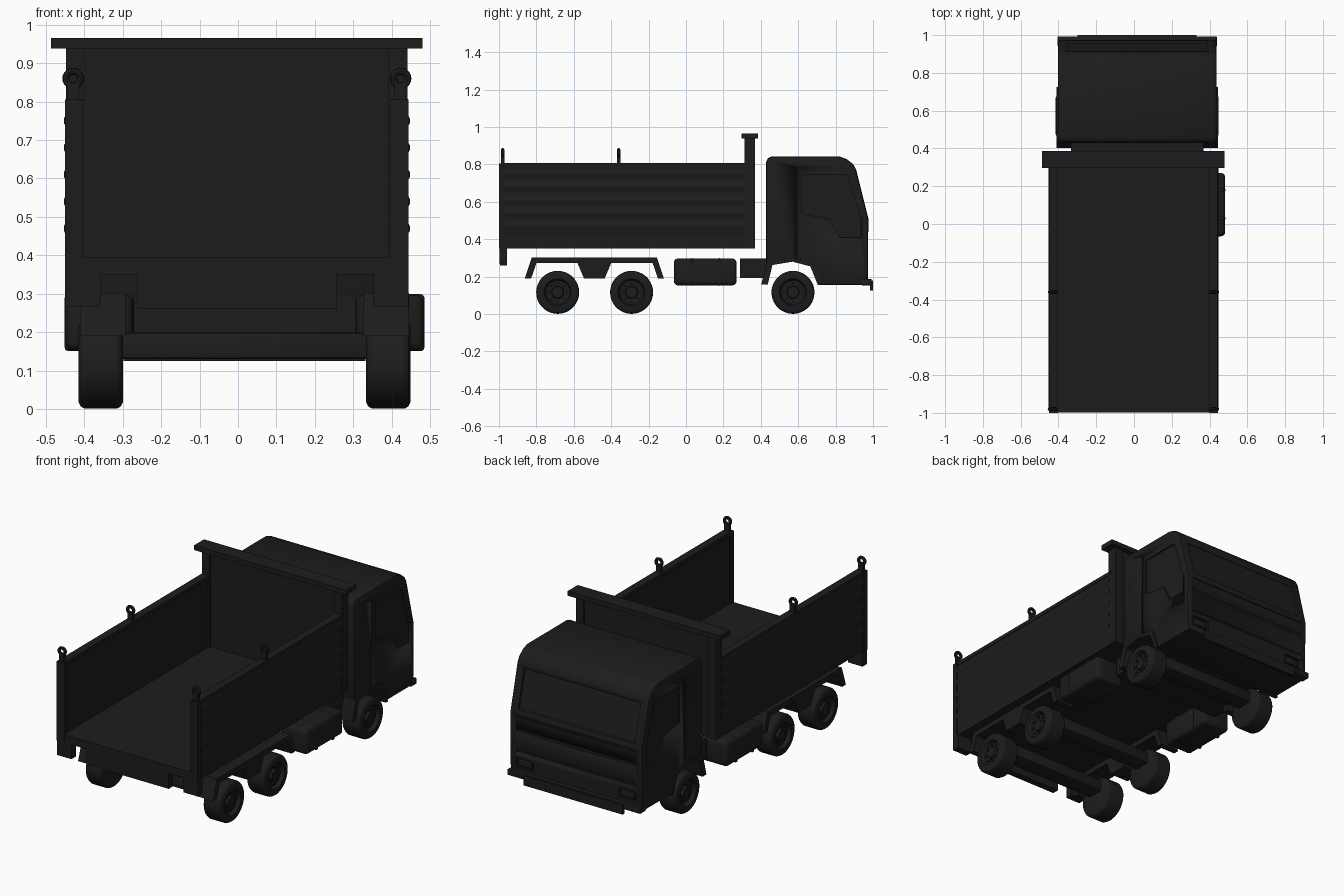
import bpy, bmesh
from math import pi, cos, sin, radians
from mathutils import Vector, Matrix

if "Cube" in bpy.data.objects:
    bpy.data.objects.remove(bpy.data.objects["Cube"])

CX = 0.017   # centre line of cab and running gear
BX = -0.003  # centre line of the cargo bed

black = bpy.data.materials.new("black_paint")
black.diffuse_color = (0.012, 0.012, 0.012, 1)
black.use_nodes = True
black.node_tree.nodes["Principled BSDF"].inputs["Base Color"].default_value = black.diffuse_color


def finish(name, bm, bevel=0.0, segs=2, smooth=True):
    bmesh.ops.recalc_face_normals(bm, faces=bm.faces)
    me = bpy.data.meshes.new(name)
    bm.to_mesh(me)
    bm.free()
    ob = bpy.data.objects.new(name, me)
    bpy.context.collection.objects.link(ob)
    me.materials.append(black)
    bpy.ops.object.select_all(action='DESELECT')
    bpy.context.view_layer.objects.active = ob
    ob.select_set(True)
    if bevel:
        m = ob.modifiers.new("bevel", 'BEVEL')
        m.width, m.segments, m.limit_method = bevel, segs, 'ANGLE'
        bpy.ops.object.modifier_apply(modifier=m.name)
    if smooth:
        bpy.ops.object.shade_smooth_by_angle(angle=radians(30))
    return ob


def box(name, x, y, z, bevel=0.0, segs=2):
    bm = bmesh.new()
    bmesh.ops.create_cube(bm, size=1)
    for v in bm.verts:
        v.co = Vector([(a + b) / 2 + c * (b - a) for (a, b), c in zip((x, y, z), v.co)])
    return finish(name, bm, bevel, segs)


def prism(name, pts, a, b, axis='x', bevel=0.0, segs=2):
    """Extrude a (y,z) profile along x, or an (x,z) profile along y."""
    put = (lambda p, t: (t, p[0], p[1])) if axis == 'x' else (lambda p, t: (p[0], t, p[1]))
    bm = bmesh.new()
    lo = [bm.verts.new(put(p, a)) for p in pts]
    hi = [bm.verts.new(put(p, b)) for p in pts]
    bm.faces.new(lo)
    bm.faces.new(hi)
    n = len(pts)
    for i in range(n):
        j = (i + 1) % n
        bm.faces.new((lo[i], lo[j], hi[j], hi[i]))
    return finish(name, bm, bevel, segs)


def cut(ob, cutter):
    cutter.hide_render = True
    m = ob.modifiers.new("cut", 'BOOLEAN')
    m.operation, m.object, m.solver = 'DIFFERENCE', cutter, 'EXACT'
    bpy.context.view_layer.objects.active = ob
    bpy.ops.object.modifier_apply(modifier=m.name)
    bpy.data.objects.remove(cutter, do_unlink=True)


def span(c, s, a, b):
    return tuple(sorted((c + s * a, c + s * b)))


# cab shell with wheel arch notch
cab = prism("cab", [(0.428, 0.27), (0.428, 0.81), (0.437, 0.835), (0.46, 0.843), (0.82, 0.843),
                    (0.86, 0.828), (0.895, 0.80), (0.91, 0.77), (0.975, 0.51), (0.972, 0.155),
                    (0.71, 0.155), (0.67, 0.255), (0.57, 0.283), (0.46, 0.265)],
            CX - 0.42, CX + 0.42, bevel=0.012)
# windscreen recess, grille grooves
cut(cab, prism("screen_cut", [(0.905, 0.745), (0.955, 0.535), (1.0, 0.53), (0.96, 0.76)], CX - 0.37, CX + 0.37))
for z, h in ((0.49, 0.012), (0.405, 0.02), (0.29, 0.012)):
    cut(cab, box("groove_cut", (CX - 0.38, CX + 0.38), (0.964, 1.0), (z, z + h)))
for s in (-1, 1):
    # side window, door seam and headlamp recesses
    win = [(0.62, 0.535), (0.62, 0.745), (0.86, 0.745), (0.935, 0.51), (0.935, 0.41), (0.82, 0.41), (0.77, 0.51)]
    xa, xb = span(CX, s, 0.411, 0.5)
    cut(cab, prism("window_cut", win, xa, xb))
    cut(cab, box("seam_cut", (xa, xb), (0.585, 0.593), (0.29, 0.78)))
    cut(cab, box("lamp_cut", span(CX, s, 0.27, 0.38), (0.96, 1.0), (0.205, 0.26)))
    box("headlamp", span(CX, s, 0.28, 0.37), (0.95, 0.969), (0.212, 0.253), 0.004)
    # arch trim around the front wheel
    arch = [(0.402, 0.158), (0.432, 0.275), (0.57, 0.297), (0.685, 0.272), (0.725, 0.155),
            (0.705, 0.155), (0.665, 0.255), (0.57, 0.28), (0.462, 0.262), (0.437, 0.158)]
    prism("front_arch", arch, *span(CX, s, 0.31, 0.428))

# bumper step, lower valance, block behind the cab
box("bumper_lip", (CX - 0.422, CX + 0.422), (0.94, 0.993), (0.153, 0.187), 0.004)
box("bumper_valance", (CX - 0.315, CX + 0.315), (0.985, 1.0), (0.125, 0.18))
box("rear_cab_block", (CX - 0.35, CX + 0.35), (0.29, 0.44), (0.193, 0.298))

# cargo bed floor
box("bed_floor", (BX - 0.43, BX + 0.43), (-0.998, 0.35), (0.35, 0.395))
for s in (-1, 1):
    # ribbed side wall
    prof = [(0.405, 0.35), (0.441, 0.35)]
    for z in (0.47, 0.54, 0.61, 0.68, 0.75):
        prof += [(0.441, z - 0.022), (0.45, z - 0.006), (0.45, z + 0.006), (0.441, z + 0.022)]
    prof += [(0.441, 0.805), (0.405, 0.805)]
    prism("bed_side", [(BX + s * x, z) for x, z in prof], -0.975, 0.32, 'y')
    # rear post, top rail, lamp box
    box("bed_rear_post", span(BX, s, 0.40, 0.447), (-1.0, -0.97), (0.35, 0.805))
    box("bed_top_rail", span(BX, s, 0.40, 0.445), (-0.99, 0.33), (0.785, 0.807))
    box("rear_lamp_box", span(BX, s, 0.355, 0.447), (-0.998, -0.957), (0.267, 0.352))
    # lashing eyes
    for y in (-0.98, -0.36):
        box("eye_post", span(BX, s, 0.41, 0.44), (y - 0.01, y + 0.01), (0.80, 0.848))
        bpy.ops.mesh.primitive_torus_add(major_segments=20, minor_segments=8, major_radius=0.019,
                                         minor_radius=0.009, location=(BX + s * 0.426, y, 0.86),
                                         rotation=(pi / 2, 0, 0))
        eye = bpy.context.object
        eye.name = "lashing_eye"
        eye.data.materials.append(black)
        bpy.ops.object.shade_smooth_by_angle()

# headboard with top lip and side posts; rear crossmember
box("headboard", (BX - 0.43, BX + 0.43), (0.325, 0.36), (0.35, 0.94))
for s in (-1, 1):
    box("headboard_post", span(BX, s, 0.395, 0.444), (0.312, 0.368), (0.35, 0.94))
box("headboard_lip", (BX - 0.483, BX + 0.483), (0.296, 0.386), (0.938, 0.965))
box("rear_crossmember", (BX - 0.26, BX + 0.26), (-0.995, -0.957), (0.26, 0.352))

# double rear mudguards and side tanks
guard = [(-0.862, 0.19), (-0.825, 0.302), (-0.155, 0.302), (-0.118, 0.19), (-0.15, 0.19), (-0.178, 0.272),
         (-0.40, 0.272), (-0.435, 0.19), (-0.545, 0.19), (-0.58, 0.272), (-0.80, 0.272), (-0.828, 0.19)]
for s in (-1, 1):
    prism("rear_mudguard", guard, *span(CX, s, 0.31, 0.428))
    box("side_tank", span(CX, s, 0.29, 0.466), (-0.065, 0.27), (0.153, 0.297), 0.022, 3)
    for y in (0.02, 0.17):
        box("tank_strap", span(CX, s, 0.288, 0.468), (y, y + 0.02), (0.151, 0.299), 0.022, 3)


# wheels: lathed tyre and dished rim with bolts
def wheel(name, y, s):
    prof = [(-0.0575, 0), (-0.0575, 0.098), (-0.052, 0.109), (-0.042, 0.115), (0.042, 0.115),
            (0.052, 0.109), (0.0575, 0.098), (0.0575, 0.073), (0.05, 0.069), (0.036, 0.064),
            (0.032, 0.034), (0.048, 0.03), (0.05, 0)]
    c = Vector((CX + s * 0.374, y, 0.116))
    bm = bmesh.new()
    vs = [bm.verts.new((x, r, 0)) for x, r in prof]
    es = [bm.edges.new(p) for p in zip(vs, vs[1:])]
    bmesh.ops.spin(bm, geom=vs + es, cent=(0, 0, 0), axis=(1, 0, 0), angle=2 * pi, steps=36)
    bmesh.ops.remove_doubles(bm, verts=bm.verts, dist=1e-4)
    for i in range(8):
        a = i * pi / 4
        mat = Matrix.Translation((0.037, 0.049 * cos(a), 0.049 * sin(a))) @ Matrix.Rotation(pi / 2, 4, 'Y')
        bmesh.ops.create_cone(bm, cap_ends=True, segments=6, radius1=0.006, radius2=0.006,
                              depth=0.014, matrix=mat)
    for v in bm.verts:
        v.co = c + Vector((v.co.x * s, v.co.y, v.co.z))
    return finish(name, bm)


for label, y in (("rear", -0.686), ("middle", -0.291), ("front", 0.572)):
    for s in (-1, 1):
        wheel(label + "_wheel", y, s)
    box(label + "_axle", (CX - 0.33, CX + 0.33), (y - 0.05, y + 0.05), (0.13, 0.2), 0.01)
